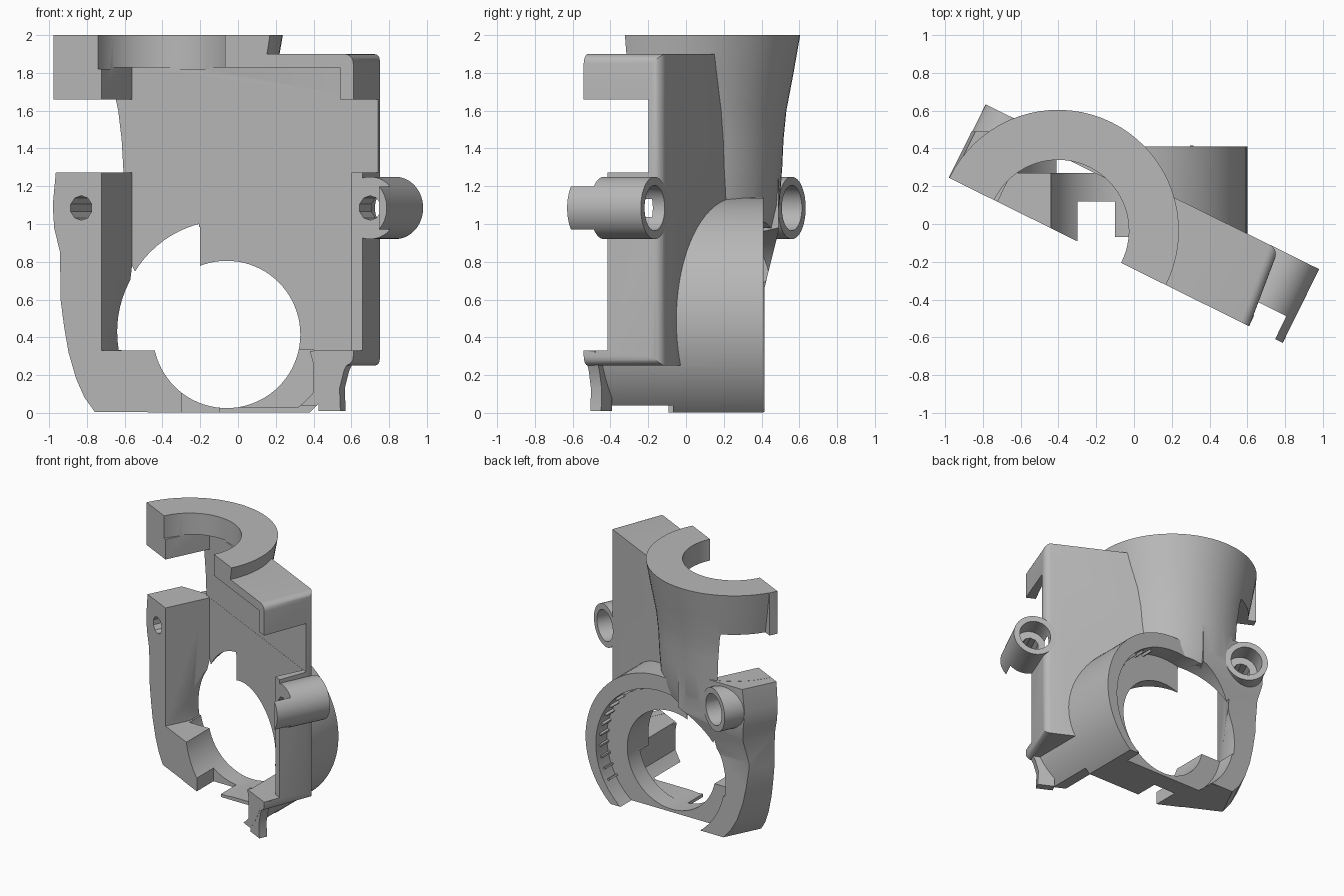
import bpy, bmesh, math
from mathutils import Matrix

cube = bpy.data.objects.get("Cube")
if cube:
    bpy.data.objects.remove(cube, do_unlink=True)

grey = bpy.data.materials.new("plain grey")
grey.use_nodes = True
GREY = (0.48, 0.48, 0.48, 1)
grey.diffuse_color = GREY
grey.node_tree.nodes["Principled BSDF"].inputs["Base Color"].default_value = GREY

# The split face is turned about z; most parts are built in that turned frame
TURN = Matrix.Rotation(math.radians(-26.3), 4, 'Z')
STRAIGHT = Matrix.Identity(4)


def make(name, bm, frame):
    bm.transform(frame)
    bmesh.ops.recalc_face_normals(bm, faces=bm.faces)
    me = bpy.data.meshes.new(name)
    bm.to_mesh(me)
    bm.free()
    me.materials.append(grey)
    ob = bpy.data.objects.new(name, me)
    bpy.context.collection.objects.link(ob)
    return ob


def box(name, u, v, z, frame=TURN, taper=0, bevel=0):
    """Box; taper draws the rear right edge in, bevel rounds the right side."""
    bm = bmesh.new()
    bmesh.ops.create_cube(bm, size=1)
    for p in bm.verts:
        right_rear = p.co.x > 0 and p.co.y > 0
        p.co = [a[0] if c < 0 else a[1] for c, a in zip(p.co, (u, v, z))]
        p.co.x -= taper * right_rear
    if bevel:
        mid = (u[0] + u[1]) / 2
        edges = [e for e in bm.edges if all(p.co.x > mid for p in e.verts)
                 and any(p.co.y > 0 for p in e.verts)]
        bmesh.ops.bevel(bm, geom=edges, offset=bevel, segments=5,
                        profile=0.5, affect='EDGES')
    return make(name, bm, frame)


def rod(name, x, z, r, y, frame=TURN, sides=64):
    """Cylinder lying front to back."""
    bm = bmesh.new()
    bmesh.ops.create_cone(bm, cap_ends=True, segments=sides,
                          radius1=r, radius2=r, depth=y[1] - y[0])
    bm.transform(Matrix.Translation((x, (y[0] + y[1]) / 2, z))
                 @ Matrix.Rotation(math.pi / 2, 4, 'X'))
    return make(name, bm, frame)


def prism(name, outline, v):
    """Outline in (u, z) pushed from front to back."""
    bm = bmesh.new()
    face = bm.faces.new([bm.verts.new((u, v[0], z)) for u, z in outline])
    out = bmesh.ops.extrude_face_region(bm, geom=[face])["geom"]
    bmesh.ops.translate(bm, vec=(0, v[1] - v[0], 0),
                        verts=[g for g in out if isinstance(g, bmesh.types.BMVert)])
    return make(name, bm, TURN)


def lathe(name, centre, profile, sides=72):
    """Solid of revolution from (radius, height) pairs."""
    bm = bmesh.new()
    rings = [[bm.verts.new((centre[0] + r * math.cos(math.tau * i / sides),
                            centre[1] + r * math.sin(math.tau * i / sides), z))
              for i in range(sides)] for r, z in profile]
    for a, b in zip(rings, rings[1:]):
        for i in range(sides):
            j = (i + 1) % sides
            bm.faces.new((a[i], a[j], b[j], b[i]))
    bm.faces.new(rings[0])
    bm.faces.new(rings[-1])
    return make(name, bm, TURN)


def combine(target, tool, op, keep=False):
    mod = target.modifiers.new(op.lower(), 'BOOLEAN')
    mod.operation, mod.solver, mod.object = op, 'EXACT', tool
    bpy.context.view_layer.objects.active = target
    bpy.ops.object.modifier_apply(modifier=mod.name)
    if not keep:
        bpy.data.objects.remove(tool, do_unlink=True)


def join(target, *tools):
    for t in tools:
        combine(target, t, 'UNION')


def cut(target, *tools):
    for t in tools:
        combine(target, t, 'DIFFERENCE')


def cavity():
    return box("cavity", (-0.7, 0.71), (-1, 0.15), (0.33, 1.83))


FRONT, BACK = -0.215, 0.22
RING = (-0.345, -0.21)
BOSS_U, BOSS_Z, BOSS_R = 0.82, 1.085, 0.165

# Main housing: drafted box, rounded on its right side
body = box("housing", (-0.4, 0.805), (-0.4, BACK), (0.25, 1.9), taper=0.06, bevel=0.05)

# Left wall and floor, rounded towards the bottom, leaning back above the duct mouth
wall = prism("left_wall", [(-0.46, 1.272), (-0.97, 1.272), (-0.988, 1.1), (-0.98, 0.98),
                           (-0.945, 0.85), (-0.942, 0.6), (-0.92, 0.45), (-0.895, 0.32),
                           (-0.85, 0.18), (-0.8, 0.08), (-0.74, 0.005), (0.1, 0.005),
                           (0.1, 0.2), (-0.3, 0.3), (-0.46, 0.9)], (-0.42, 0.6))
LEAN = Matrix.Translation((0, 0.415, 0.66)) @ Matrix.Rotation(math.radians(-14), 4, 'X')
cut(wall, box("mouth_trim", (-2, 2), (0.415, 2), (-1, 0.66), STRAIGHT),
    box("leaning_trim", (-2, 2), (0, 2), (0, 3), LEAN),
    box("upper_trim", (-2, 2), (0.49, 2), (0.5, 3), STRAIGHT))

# Round air duct facing straight back
duct = rod("duct", -0.05, 0.49, 0.65, (-0.62, 0.41), STRAIGHT, 80)
cut(duct, box("floor_trim", (-2, 2), (-2, 2), (-1, 0.002), STRAIGHT))

# Flared neck carrying the half ring
neck = lathe("neck", RING, [(0.5, 0.98), (0.53, 1.1), (0.545, 1.3), (0.552, 1.45),
                            (0.567, 1.6), (0.605, 1.8), (0.64, 2.0)])
ring_end = box("ring_end", (-0.984, -0.6), (-0.41, -0.15), (1.6, 1.998))
join(body, wall, duct, neck, ring_end)

# Split face, inner cavity, side windows and top bore
cut(body,
    box("split", (-2, 2), (-2, FRONT), (-1, 3)),
    cavity(),
    box("window", (-1.5, 1.5), (-1, 0.151), (1.273, 1.66)),
    box("right_wall_trim", (0.6, 1.5), (-1, -0.08), (0.331, 1.4)),
    lathe("bore", RING, [(0.375, 1.82), (0.375, 2.2)]))

# Duct opening, recessed mouth and the wider opening on one half
wide = rod("wide_opening", -0.07, 0.43, 0.57, (-1, 0.9), STRAIGHT, 80)
cut(wide, box("wide_limit", (-0.2, 2), (-2, 2), (-2, 3), STRAIGHT),
    box("wide_floor", (-2, 2), (-2, 2), (-2, 0.332), STRAIGHT))
# Hollow pocket ahead of the duct plate
pocket = rod("pocket", -0.05, 0.49, 0.59, (-1, 0.12), STRAIGHT, 80)
combine(pocket, box("pocket_limit", (-0.1, 0.4), (-2, 2), (0.03, 0.335), STRAIGHT), 'INTERSECT')
cut(body,
    rod("opening", -0.06, 0.415, 0.39, (-1, 0.9), STRAIGHT, 80),
    rod("mouth", -0.06, 0.45, 0.57, (0.27, 0.9), STRAIGHT, 80),
    wide, pocket,
    box("floor_notch", (-0.3, -0.1), (-1, 0.12), (-0.1, 0.2), STRAIGHT),
    box("front_floor_trim", (-0.2, 0.42), (-1, -0.07), (-0.1, 0.04), STRAIGHT))

# Short ribs lining the duct mouth
for i in range(12):
    spoke = (Matrix.Translation((-0.06, 0, 0.45))
             @ Matrix.Rotation(math.radians(30 - 9 * i), 4, 'Y'))
    box("mouth_rib", (0.55, 0.575), (0.268, 0.37), (-0.007, 0.007), spoke)

# Screw bosses on both sides, with a wide rear bore and a small through hole
left_boss = rod("right_side_boss", -BOSS_U, BOSS_Z, BOSS_R, (-0.12, BACK))
right_boss = rod("left_side_boss", BOSS_U, BOSS_Z, BOSS_R, (FRONT, BACK))
cut(left_boss, cavity())
cut(right_boss, cavity(), box("lip_trim", (0.5, 0.94), (-1, -0.08), (0, 2)))
for side, boss in ((-1, left_boss), (1, right_boss)):
    for r, start, sides in ((0.12, 0.06, 40), (0.065, -0.5, 10)):
        hole = rod("hole", side * BOSS_U, BOSS_Z, r, (start, 0.5), sides=sides)
        combine(boss, hole, 'DIFFERENCE', keep=True)
        cut(body, hole)

# Small tapered foot under the left wall
foot = prism("foot", [(0.53, 0.328), (0.785, 0.328), (0.73, 0.22), (0.705, 0.13), (0.71, 0.01),
                      (0.58, 0.01), (0.58, 0.15)], (FRONT + 0.002, -0.15))

for ob in (body, left_boss, right_boss, foot):
    bpy.ops.object.select_all(action='DESELECT')
    ob.select_set(True)
    bpy.context.view_layer.objects.active = ob
    bpy.ops.object.shade_smooth_by_angle(angle=math.radians(30))
